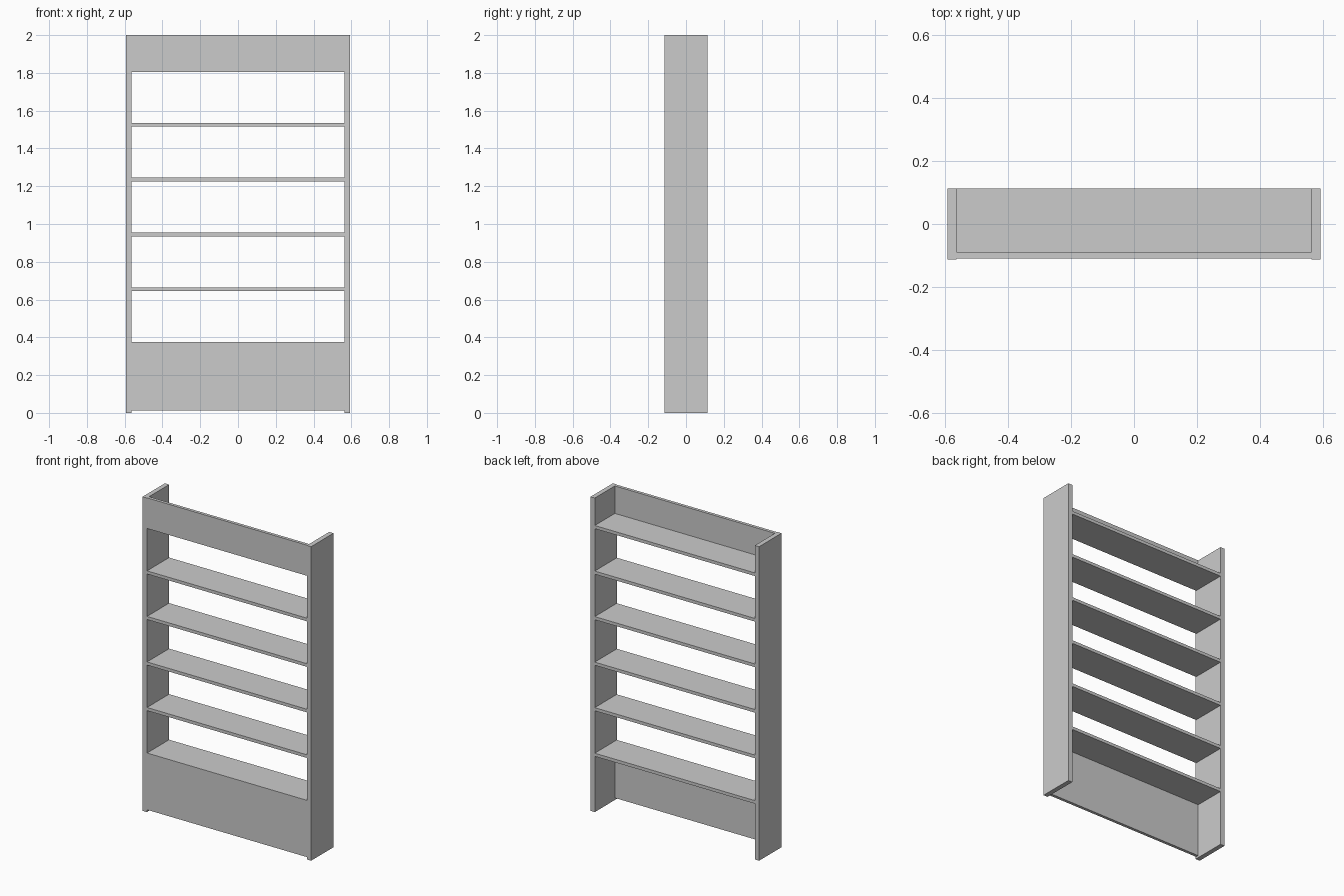
import bpy

if "Cube" in bpy.data.objects:
    bpy.data.objects.remove(bpy.data.objects["Cube"])

W, D, H = 0.594, 0.1125, 2.0      # half width, half depth, height
SIDE_T, BOARD_T = 0.03, 0.02      # thickness of sides and boards
INNER = W - SIDE_T
FRONT = -D + 0.003                # boards sit slightly behind the side edges

paint = bpy.data.materials.new("light_grey")
paint.diffuse_color = (0.6, 0.6, 0.6, 1.0)
paint.use_nodes = True
paint.node_tree.nodes["Principled BSDF"].inputs["Base Color"].default_value = paint.diffuse_color


def box(name, lo, hi):
    """Axis-aligned box between two corners."""
    bpy.ops.mesh.primitive_cube_add(size=1)
    ob = bpy.context.object
    ob.name = name
    for v in ob.data.vertices:
        v.co = [(a + b) / 2 + c * (b - a) for a, b, c in zip(lo, hi, v.co)]
    ob.data.materials.append(paint)
    return ob


# Upright sides
box("left_side", (-W, -D, 0), (-INNER, D, H))
box("right_side", (INNER, -D, 0), (W, D, H))

# Six evenly spaced shelves
BOTTOM, TOP = 0.355, 1.805
for i in range(6):
    z = BOTTOM + (TOP - BOTTOM) * i / 5
    box(f"shelf_{i + 1}", (-INNER, FRONT, z), (INNER, D, z + BOARD_T))

# Front boards: header above the top shelf, kick board below the bottom shelf
box("header_board", (-INNER, FRONT, TOP + BOARD_T), (INNER, FRONT + BOARD_T, H))
box("kick_board", (-INNER, FRONT + 0.001, 0.013), (INNER, FRONT + BOARD_T, BOTTOM))
